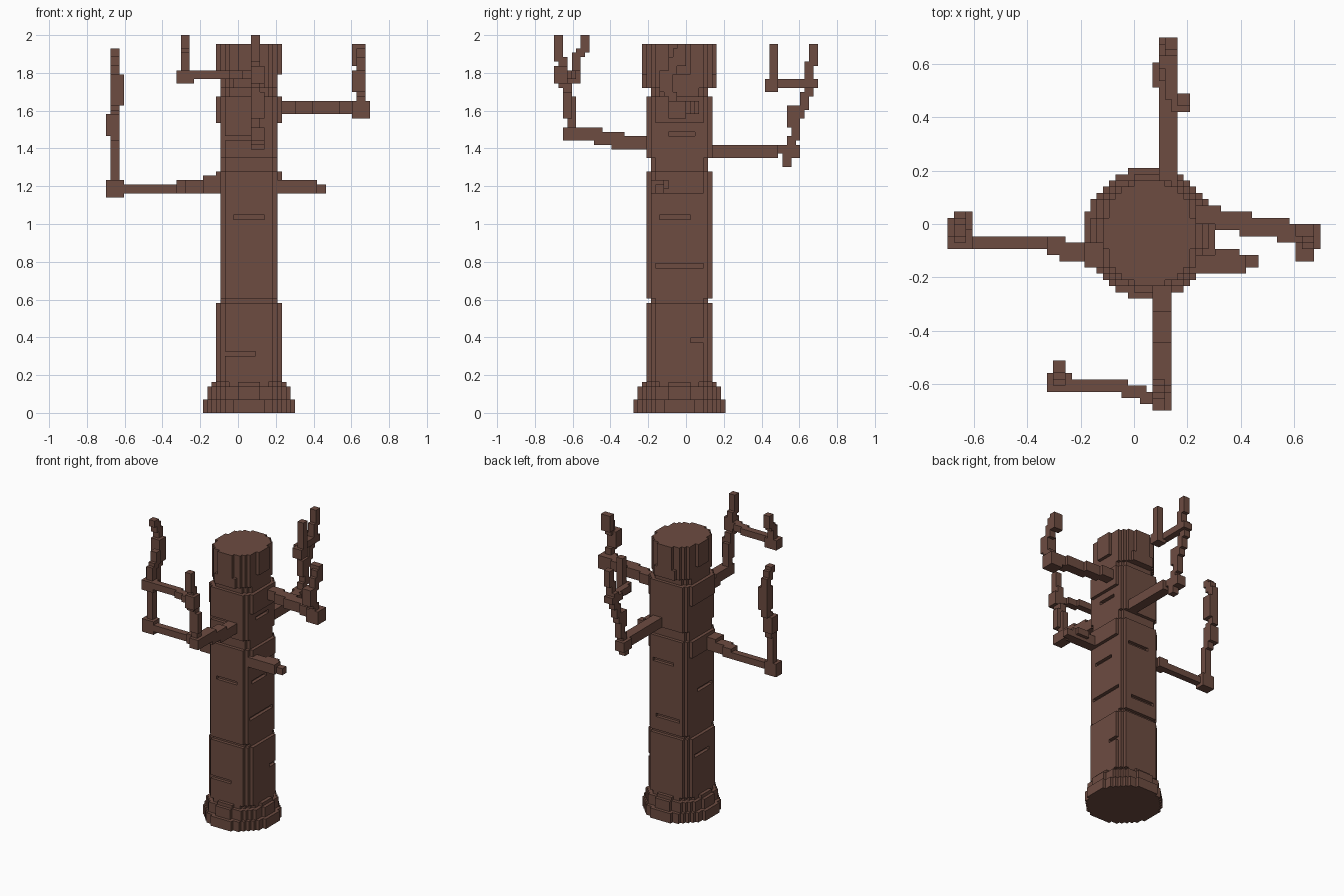
import bpy, bmesh
from mathutils import Vector

if "Cube" in bpy.data.objects:
    bpy.data.objects.remove(bpy.data.objects["Cube"], do_unlink=True)

V = 2.0 / 86          # edge of one block
CX, CY = 2, -2        # trunk axis, in blocks

bark = bpy.data.materials.new("bark brown")
bark.use_nodes = True
colour = (0.153, 0.072, 0.053, 1)
bark.diffuse_color = colour
bark.node_tree.nodes["Principled BSDF"].inputs["Base Color"].default_value = colour

SIDES = {
    (1, 0, 0): ((1, 0, 0), (1, 1, 0), (1, 1, 1), (1, 0, 1)),
    (-1, 0, 0): ((0, 0, 0), (0, 0, 1), (0, 1, 1), (0, 1, 0)),
    (0, 1, 0): ((0, 1, 0), (0, 1, 1), (1, 1, 1), (1, 1, 0)),
    (0, -1, 0): ((0, 0, 0), (1, 0, 0), (1, 0, 1), (0, 0, 1)),
    (0, 0, 1): ((0, 0, 1), (1, 0, 1), (1, 1, 1), (0, 1, 1)),
    (0, 0, -1): ((0, 0, 0), (0, 1, 0), (1, 1, 0), (1, 0, 0)),
}


def build(name, cells):
    """Skin a set of blocks with only its outer faces."""
    bm = bmesh.new()
    corners = {}
    for c in cells:
        for d, quad in SIDES.items():
            if (c[0] + d[0], c[1] + d[1], c[2] + d[2]) in cells:
                continue
            face = []
            for q in quad:
                key = (c[0] + q[0], c[1] + q[1], c[2] + q[2])
                if key not in corners:
                    corners[key] = bm.verts.new(Vector(key) * V)
                face.append(corners[key])
            bm.faces.new(face)
    bmesh.ops.dissolve_limit(bm, angle_limit=0.01, verts=bm.verts[:], edges=bm.edges[:])
    mesh = bpy.data.meshes.new(name)
    bm.to_mesh(mesh)
    bm.free()
    mesh.materials.append(bark)
    bpy.context.collection.objects.link(bpy.data.objects.new(name, mesh))


def block(cells, centre, size):
    lo = [round(p / V - n / 2) for p, n in zip(centre, size)]
    for i in range(size[0]):
        for j in range(size[1]):
            for k in range(size[2]):
                cells.add((lo[0] + i, lo[1] + j, lo[2] + k))


def limb(cells, points, n=2):
    """Sweep a small cube along a path of points."""
    for a, b in zip(points, points[1:]):
        a, b = Vector(a), Vector(b)
        steps = max(1, int((b - a).length / V))
        for i in range(steps + 1):
            block(cells, a.lerp(b, i / steps), (n, n, n))


# Trunk: bands of (bottom, top, half width, half depth, corner cut or None for round)
BANDS = [
    (0, 3, 10, 10, None), (3, 6, 9, 9, None), (6, 7, 8, 8, None),
    (7, 25, 7, 7, 12), (25, 26, 6, 6, 11), (26, 50, 6, 7, 12),
    (50, 55, 7, 7, 12), (55, 58, 6, 6, 11), (58, 66, 6, 7, 12),
    (66, 72, 7, 7, 12), (72, 74, 6, 6, 10), (74, 77, 6, 8, 11),
    (77, 84, 7, 8, None),
]
trunk = set()
for z0, z1, rx, ry, cut in BANDS:
    for x in range(-rx, rx + 1):
        for y in range(-ry, ry + 1):
            if cut is None:
                inside = (x / (rx + .45)) ** 2 + (y / (ry + .45)) ** 2 <= 1
            else:
                inside = abs(x) + abs(y) <= cut
            if inside:
                trunk.update((x + CX, y + CY, z) for z in range(z0, z1))

# Bark grooves one block deep: (axis, side, from, to, height)
GROOVES = [
    (1, -1, -6, 2, 13), (1, -1, -3, 4, 44), (0, 1, -4, 3, 44), (0, 1, -5, 6, 33),
    (0, 1, 3, 7, 16), (1, 1, -4, 4, 30), (1, 1, -2, 5, 47), (0, -1, -5, 2, 38),
    (0, -1, -2, 5, 19), (0, 1, -2, 4, 63), (1, -1, -5, 1, 62),
]
for axis, side, t0, t1, z in GROOVES:
    for t in range(t0, t1):
        for depth in range(7, 9) if axis == 1 or z < 25 else range(6, 8):
            x, y = (side * depth, t) if axis == 0 else (t, side * depth)
            trunk.discard((x + CX, y + CY, z))
build("trunk", trunk)

# Right branch: long arm with one tall upright
c = set()
limb(c, [(-.08, -.105, 1.21), (-.14, -.105, 1.21)], 4)
limb(c, [(-.12, -.11, 1.205), (-.28, -.09, 1.2)], 3)
limb(c, [(-.28, -.085, 1.195), (-.45, -.07, 1.18), (-.62, -.06, 1.185)])
block(c, (-.66, -.06, 1.185), (4, 3, 4))
limb(c, [(-.66, -.05, 1.2), (-.66, -.03, 1.5), (-.65, .02, 1.6), (-.65, .02, 1.83), (-.655, -.02, 1.91)])
block(c, (-.67, -.02, 1.52), (3, 3, 5))
block(c, (-.65, .02, 1.7), (3, 3, 7))
build("right_branch", c)

# Left branch: upper arm with one upright
c = set()
limb(c, [(.18, .035, 1.615), (.35, .02, 1.615)], 3)
limb(c, [(.35, .01, 1.615), (.5, -.01, 1.61), (.64, -.04, 1.61)], 3)
block(c, (.65, -.045, 1.61), (4, 4, 4))
limb(c, [(.645, -.06, 1.63), (.645, -.11, 1.74), (.645, -.06, 1.85), (.645, -.03, 1.93)])
block(c, (.645, -.1, 1.76), (3, 3, 5))
block(c, (.645, -.025, 1.9), (3, 2, 5))
build("left_branch", c)

# Left stub: short broken limb
c = set()
limb(c, [(.18, -.14, 1.205), (.38, -.145, 1.205)], 3)
limb(c, [(.38, -.13, 1.2), (.45, -.13, 1.19)])
block(c, (.34, -.14, 1.22), (4, 4, 2))
build("left_stub", c)

# Front branch: forks into two uprights
c = set()
limb(c, [(.1, -.2, 1.43), (.1, -.35, 1.435)], 3)
limb(c, [(.1, -.35, 1.45), (.1, -.5, 1.47), (.1, -.6, 1.48)], 3)
block(c, (.1, -.61, 1.485), (3, 4, 3))
limb(c, [(.1, -.615, 1.48), (.1, -.61, 1.66), (.1, -.65, 1.76)], 2)
block(c, (.1, -.625, 1.62), (3, 2, 6))
block(c, (.1, -.665, 1.78), (3, 3, 4))
limb(c, [(.1, -.66, 1.78), (.1, -.65, 1.86), (.1, -.68, 1.92), (.1, -.68, 1.975)])
limb(c, [(.08, -.645, 1.78), (-.08, -.61, 1.79), (-.28, -.59, 1.785)])
block(c, (-.28, -.585, 1.785), (4, 3, 3))
limb(c, [(-.28, -.585, 1.79), (-.28, -.58, 1.88), (-.28, -.545, 1.92), (-.28, -.545, 1.975)])
build("front_branch", c)

# Back branch: leans outward, with a small inner fork
c = set()
limb(c, [(.12, .14, 1.375), (.12, .28, 1.375)], 3)
limb(c, [(.115, .28, 1.385), (.115, .45, 1.39), (.11, .57, 1.38)])
block(c, (.12, .4, 1.385), (3, 7, 3))
block(c, (.115, .56, 1.375), (3, 4, 3))
block(c, (.115, .53, 1.33), (2, 2, 3))
limb(c, [(.12, .56, 1.4), (.115, .58, 1.52), (.12, .62, 1.62), (.12, .655, 1.74)])
block(c, (.12, .58, 1.56), (2, 3, 5))
block(c, (.12, .65, 1.74), (3, 4, 2))
limb(c, [(.12, .65, 1.74), (.14, .66, 1.83), (.14, .675, 1.93)])
limb(c, [(.12, .64, 1.735), (.16, .45, 1.735)])
block(c, (.175, .45, 1.735), (3, 3, 3))
limb(c, [(.18, .455, 1.74), (.18, .455, 1.93)])
build("back_branch", c)
